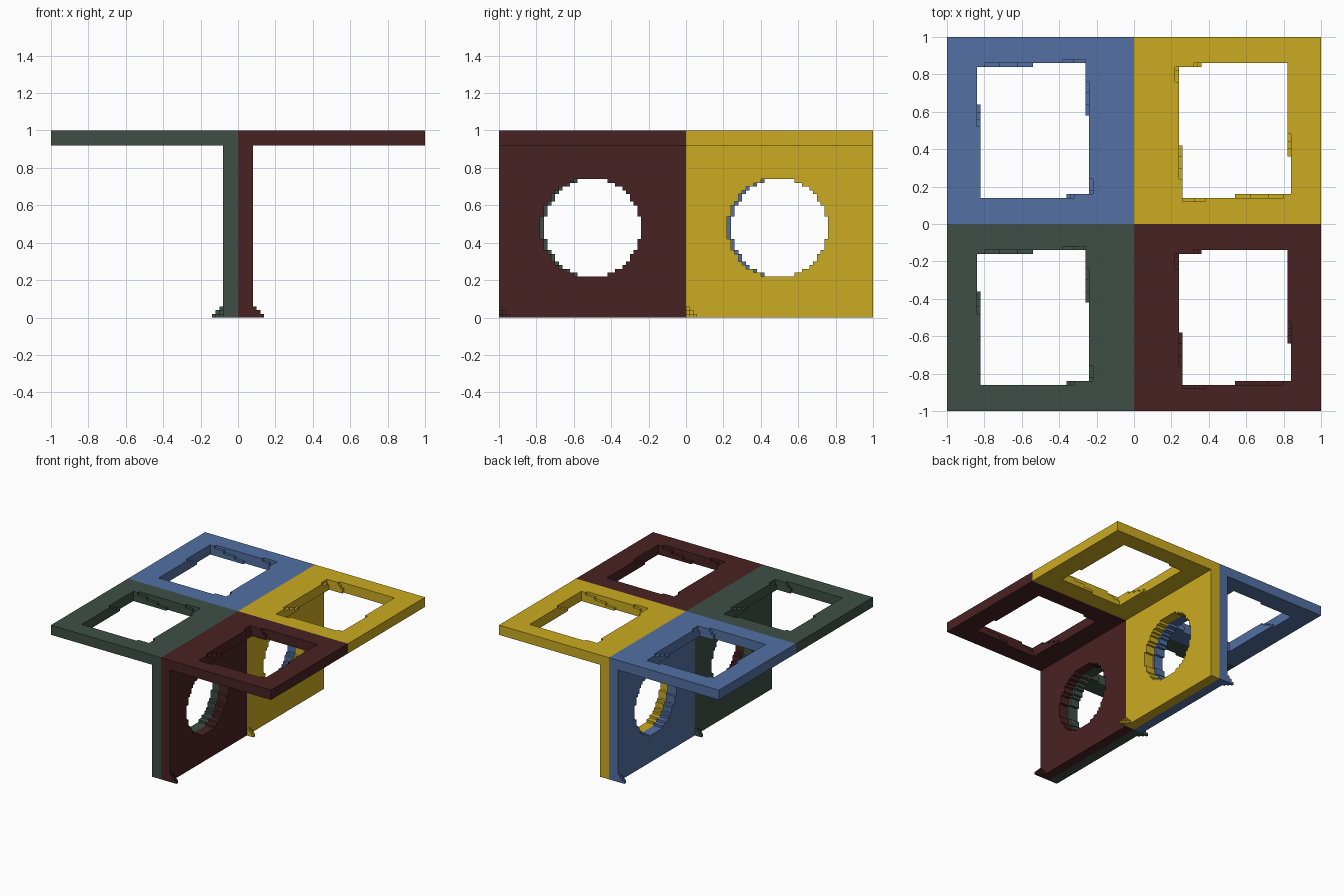
import bpy, bmesh, math
from mathutils import Matrix

if "Cube" in bpy.data.objects:
    bpy.data.objects.remove(bpy.data.objects["Cube"])

N = 50          # cells per panel side
S = 1.0 / N     # cell size
T = 4           # panel thickness in cells


def linear(c):
    c /= 255
    return c / 12.92 if c <= 0.04045 else ((c + 0.055) / 1.055) ** 2.4


def material(name, rgb):
    m = bpy.data.materials.new(name)
    m.diffuse_color = (*[linear(c) for c in rgb], 1)
    m.use_nodes = True
    m.node_tree.nodes["Principled BSDF"].inputs["Base Color"].default_value = m.diffuse_color
    return m


def round_hole(y, z):
    # stepped circular opening in the upright panel
    return (y - 0.49) ** 2 + (z - 0.48) ** 2 < 0.0705


def square_hole(x, y, d):
    # slightly tilted square opening in the top panel, d = layers below the top
    left = 0.22 if y > 0.76 + 0.06 * d else 0.24 if y > 0.24 + 0.06 * d else 0.26
    right = 0.84 if y < 0.48 - 0.04 * d else 0.82
    low = 0.12 if x < 0.38 - 0.06 * d else 0.14 if x < 0.80 - 0.0867 * d else 0.16
    high = 0.84 if x < min(0.36, 0.32 + 0.02 * d) else 0.86
    return left < x < right and low < y < high


def solid(i, j, k):
    if min(i, j, k) < 0 or max(i, j, k) >= N:
        return False
    x, y, z = (i + 0.5) * S, (j + 0.5) * S, (k + 0.5) * S
    if k >= N - T:                              # top panel
        return not square_hole(x, y, N - 1 - k)
    if i < T:                                   # upright panel
        return not round_hole(y, z)
    return (i - T) + j + k < 3                  # stepped corner foot


def panel_mesh():
    # skin of the stepped solid: one quad per exposed cell side
    bm = bmesh.new()
    verts = {}

    def vert(p):
        if p not in verts:
            verts[p] = bm.verts.new([c * S for c in p])
        return verts[p]

    for i in range(N):
        for j in range(N):
            for k in range(N):
                if (i > T + 3 and k < N - T) or not solid(i, j, k):
                    continue
                for a in range(3):
                    for s in (0, 1):
                        n = [i, j, k]
                        n[a] += 2 * s - 1
                        if solid(*n):
                            continue
                        ring = []
                        for u, v in ((0, 0), (1, 0), (1, 1), (0, 1)):
                            p = [i, j, k]
                            p[a] += s
                            p[(a + 1) % 3] += u
                            p[(a + 2) % 3] += v
                            ring.append(vert(tuple(p)))
                        bm.faces.new(ring if s else ring[::-1])
    # merge flat areas into large faces
    bmesh.ops.dissolve_limit(bm, angle_limit=math.radians(1),
                             verts=bm.verts, edges=bm.edges)
    me = bpy.data.meshes.new("bracket")
    bm.to_mesh(me)
    bm.free()
    return me


# four identical brackets: two on the right, two turned half round on the left
base = panel_mesh()
turn = Matrix.Rotation(math.pi, 4, 'Z')
front = Matrix.Translation((0, -1, 0))
for name, rgb, place in (
        ("yellow", (203, 171, 33), Matrix.Identity(4)),
        ("dark_red", (73, 34, 35), front),
        ("dark_green", (61, 79, 70), turn),
        ("blue", (82, 112, 163), turn @ front)):
    me = base.copy()
    me.transform(place)
    me.materials.append(material(name, rgb))
    ob = bpy.data.objects.new(name + "_bracket", me)
    bpy.context.collection.objects.link(ob)
bpy.data.meshes.remove(base)
